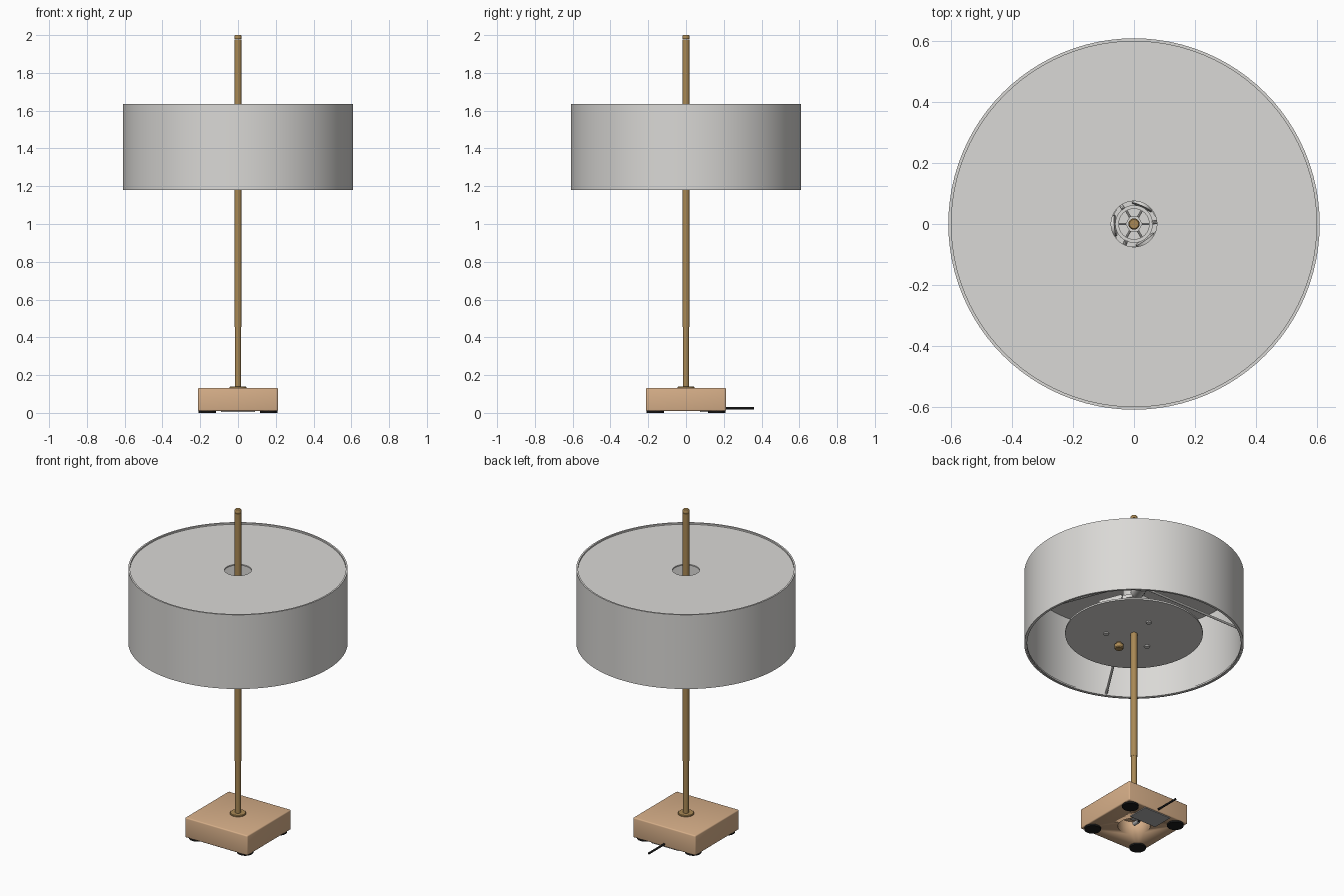
import bpy, bmesh, math
from mathutils import Vector

if "Cube" in bpy.data.objects:
    bpy.data.objects.remove(bpy.data.objects["Cube"])


def material(name, rgb):
    m = bpy.data.materials.new(name)
    m.use_nodes = True
    m.diffuse_color = (*rgb, 1)
    m.node_tree.nodes["Principled BSDF"].inputs["Base Color"].default_value = (*rgb, 1)
    return m


WHITE = material("warm_white", (0.70, 0.69, 0.67))
BRASS = material("brass", (0.40, 0.25, 0.09))
WOOD = material("pale_wood", (0.68, 0.43, 0.25))
BLACK = material("black_rubber", (0.01, 0.01, 0.01))
STEEL = material("steel_grey", (0.42, 0.42, 0.42))


def finish(name, bm, mat, smooth=True):
    bmesh.ops.recalc_face_normals(bm, faces=bm.faces)
    me = bpy.data.meshes.new(name)
    bm.to_mesh(me)
    bm.free()
    ob = bpy.data.objects.new(name, me)
    bpy.context.collection.objects.link(ob)
    me.materials.append(mat)
    if smooth:
        bpy.ops.object.select_all(action="DESELECT")
        ob.select_set(True)
        bpy.context.view_layer.objects.active = ob
        bpy.ops.object.shade_smooth_by_angle(angle=math.radians(35))
    return ob


def lathe(name, profile, mat, at=(0, 0), steps=32, closed=False):
    """Spin an (r, z) profile around a vertical axis."""
    bm = bmesh.new()
    verts = [bm.verts.new((r, 0, z)) for r, z in profile]
    edges = [bm.edges.new(p) for p in zip(verts, verts[1:])]
    if closed:
        edges.append(bm.edges.new((verts[-1], verts[0])))
    bmesh.ops.spin(bm, geom=verts + edges, cent=(0, 0, 0), axis=(0, 0, 1),
                   angle=math.tau, steps=steps, use_duplicate=False)
    bmesh.ops.remove_doubles(bm, verts=bm.verts, dist=1e-5)
    bmesh.ops.translate(bm, verts=bm.verts, vec=(*at, 0))
    return finish(name, bm, mat)


def disc(name, r, z0, z1, mat, at=(0, 0), steps=32):
    return lathe(name, [(0, z0), (r, z0), (r, z1), (0, z1)], mat, at, steps)


def ring(name, r0, r1, z0, z1, mat, steps=32):
    return lathe(name, [(r0, z0), (r1, z0), (r1, z1), (r0, z1)], mat, steps=steps, closed=True)


def box(name, centre, size, mat, bevel=0, turn=0):
    bm = bmesh.new()
    bmesh.ops.create_cube(bm, size=1)
    bmesh.ops.scale(bm, verts=bm.verts, vec=size)
    if bevel:
        bmesh.ops.bevel(bm, geom=bm.edges[:], offset=bevel, segments=3, profile=0.5, affect="EDGES")
    bmesh.ops.translate(bm, verts=bm.verts, vec=centre)
    ob = finish(name, bm, mat, bevel > 0)
    ob.rotation_euler.z = turn
    return ob


def rod(name, a, b, r, mat, sides=12):
    a, b = Vector(a), Vector(b)
    bm = bmesh.new()
    bmesh.ops.create_cone(bm, cap_ends=True, segments=sides, radius1=r, radius2=r, depth=(b - a).length)
    bmesh.ops.rotate(bm, verts=bm.verts, matrix=(b - a).to_track_quat("Z", "Y").to_matrix())
    bmesh.ops.translate(bm, verts=bm.verts, vec=(a + b) / 2)
    return finish(name, bm, mat)


def polar(r, degrees, z):
    t = math.radians(degrees)
    return (r * math.cos(t), r * math.sin(t), z)


# Wooden base with a round recess underneath
base = box("base_block", (0, 0, 0.071), (0.424, 0.424, 0.122), WOOD, 0.007)
cutter = disc("recess_cutter", 0.09, -0.05, 0.09, WOOD)
cut = base.modifiers.new("recess", "BOOLEAN")
cut.object, cut.operation, cut.solver = cutter, "DIFFERENCE", "EXACT"
bpy.context.view_layer.objects.active = base
bpy.ops.object.modifier_apply(modifier="recess")
bpy.data.objects.remove(cutter)

for x in (-1, 1):
    for y in (-1, 1):
        disc("foot", 0.046, 0, 0.012, BLACK, (0.163 * x, 0.163 * y))

# Power cord, its cover plate and clamp
box("cord_cover_plate", (0, 0.14, 0.008), (0.18, 0.13, 0.006), STEEL)
rod("power_cord", (0, 0.02, 0.025), (0, 0.36, 0.025), 0.006, BLACK)
rod("cord_clamp", (0, 0.0, 0.025), (0, 0.04, 0.025), 0.012, STEEL)

# Brass stem with collar, nut and finial cap
lathe("base_collar", [(0, 0.13), (0.045, 0.13), (0.045, 0.137), (0.042, 0.14), (0, 0.14)], BRASS)
disc("stem_nut", 0.025, 0.06, 0.092, STEEL, steps=6)
disc("lower_stem", 0.0165, 0.09, 0.455, BRASS)
disc("upper_stem", 0.0185, 0.455, 1.978, BRASS)
lathe("stem_cap", [(0, 1.98), (0.0185, 1.98), (0.0185, 1.995), (0.015, 2.0), (0, 2.0)], BRASS)

# Drum shade: wall, top panel and lower diffuser
ring("shade_wall", 0.600, 0.610, 1.18, 1.635, WHITE, 96)
ring("shade_top_panel", 0.075, 0.601, 1.618, 1.626, WHITE, 96)
ring("diffuser_disc", 0.018, 0.383, 1.245, 1.255, WHITE, 64)

# Diffuser screws and switch knob
for k in range(3):
    disc("diffuser_screw", 0.016, 1.238, 1.246, WHITE, polar(0.155, -38 + 120 * k, 0)[:2], 16)
lathe("switch_knob", [(0, 1.205), (0.021, 1.205), (0.025, 1.21), (0.025, 1.232), (0.014, 1.234),
                      (0.014, 1.246), (0, 1.246)], BRASS, (0, -0.13), 24)

# Hub with spokes, lamp sockets and sloping shade arms
ring("hub_ring", 0.050, 0.062, 1.46, 1.53, WHITE)
ring("hub_sleeve", 0.018, 0.028, 1.44, 1.53, WHITE, 6)
ring("hub_plate", 0.018, 0.085, 1.44, 1.46, WHITE, 6)
for k in range(6):
    rod("hub_spoke", polar(0.026, 60 * k, 1.515), polar(0.052, 60 * k, 1.515), 0.004, WHITE, 8)
for k in range(3):
    a = 5 + 120 * k
    rod("shade_arm", polar(0.06, a, 1.53), polar(0.602, a, 1.19), 0.007, WHITE, 10)
    rod("lamp_socket", polar(0.06, a + 60, 1.47), polar(0.19, a + 60, 1.45), 0.035, WHITE, 20)
ring("shade_bottom_rim", 0.594, 0.601, 1.182, 1.192, WHITE, 96)
